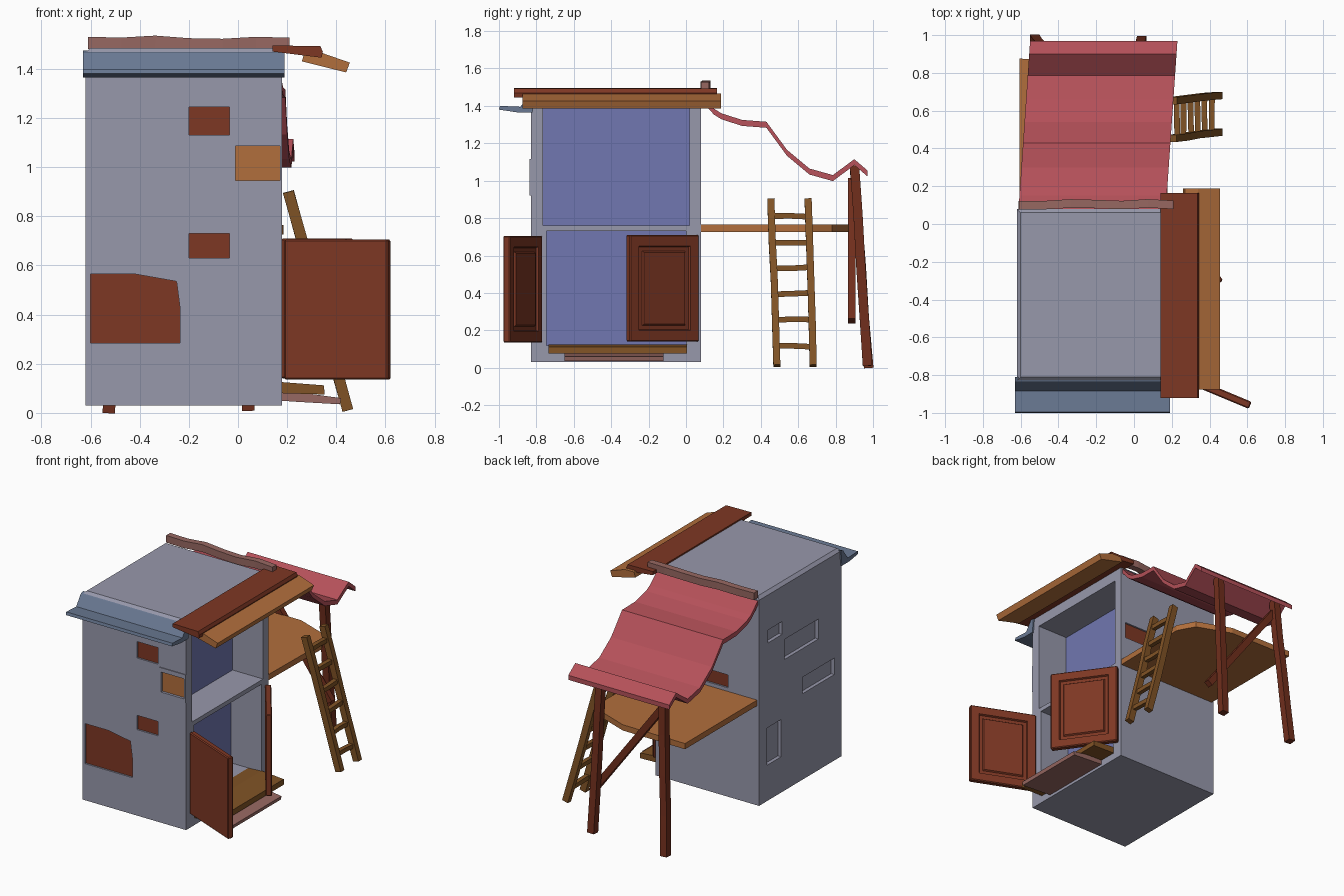
import bpy, bmesh, random
from math import atan2, sin, cos
from mathutils import Vector, Matrix

if "Cube" in bpy.data.objects:
    bpy.data.objects.remove(bpy.data.objects["Cube"])
random.seed(4)

def mat(name, r, g, b):
    m = bpy.data.materials.new(name)
    m.diffuse_color = [(c / 255) ** 2.2 for c in (r, g, b)] + [1]
    m.use_nodes = True
    m.node_tree.nodes["Principled BSDF"].inputs["Base Color"].default_value = m.diffuse_color
    return m

STONE = mat("stone", 150, 151, 170)
SLATE = mat("slate", 105, 120, 145)
PURPLE = mat("purple", 112, 118, 175)
DARK = mat("dark_wood", 125, 58, 40)
RUST = mat("rust_wood", 112, 50, 34)
ORANGE = mat("orange_wood", 176, 110, 62)
BROWN = mat("brown_wood", 128, 84, 42)
PINK = mat("pink_wood", 150, 104, 98)
CLOTH = mat("cloth", 180, 82, 90)

def finish(name, bm, m):
    bmesh.ops.recalc_face_normals(bm, faces=bm.faces)
    me = bpy.data.meshes.new(name)
    bm.to_mesh(me)
    bm.free()
    me.materials.append(m)
    ob = bpy.data.objects.new(name, me)
    bpy.context.collection.objects.link(ob)
    return ob

def add_prism(bm, pts, axis, a, b):
    """Extrude a 2D outline along an axis from a to b."""
    def at(p, t):
        return {'x': (t, p[0], p[1]), 'y': (p[0], t, p[1]), 'z': (p[0], p[1], t)}[axis]
    lo = [bm.verts.new(at(p, a)) for p in pts]
    hi = [bm.verts.new(at(p, b)) for p in pts]
    n = len(pts)
    bm.faces.new(lo)
    bm.faces.new(hi)
    for i in range(n):
        bm.faces.new((lo[i], lo[(i + 1) % n], hi[(i + 1) % n], hi[i]))

def prism(name, pts, axis, a, b, m):
    bm = bmesh.new()
    add_prism(bm, pts, axis, a, b)
    return finish(name, bm, m)

def rect(a0, a1, b0, b1):
    return [(a0, b0), (a1, b0), (a1, b1), (a0, b1)]

def beam(name, p, q, w, d, m, segs=1, wob=0.0, ref=(0, 1, 0)):
    """Rough four-sided timber from p to q."""
    p, q = Vector(p), Vector(q)
    u = (q - p).normalized()
    s = u.cross(Vector(ref)).normalized()
    t = s.cross(u)
    bm = bmesh.new()
    rings = []
    for i in range(segs + 1):
        c = p.lerp(q, i / segs) + (s * random.uniform(-1, 1) + t * random.uniform(-1, 1)) * wob
        k = 1 + random.uniform(-4, 4) * wob
        rings.append([bm.verts.new(c + s * x * w * k / 2 + t * y * d * k / 2)
                      for x, y in ((-1, -1), (1, -1), (1, 1), (-1, 1))])
    for r0, r1 in zip(rings, rings[1:]):
        for i in range(4):
            bm.faces.new((r0[i], r0[(i + 1) % 4], r1[(i + 1) % 4], r1[i]))
    bm.faces.new(rings[0])
    bm.faces.new(rings[-1])
    return finish(name, bm, m)

# Tower body with chamfered roof edge
X0, X1, Y0, Y1, BACK = -0.62, 0.18, -0.83, 0.08, -0.06
bm = bmesh.new()
add_prism(bm, rect(X0, X1, Y0, Y1), 'z', 0.03, 1.485)
top = [e for e in bm.edges if all(v.co.z > 1 for v in e.verts)]
bmesh.ops.bevel(bm, geom=top, offset=0.02, segments=1, affect='EDGES')
body = finish("tower_body", bm, STONE)

# Brick patches in the walls: outlines for front, left side and back
chipped = [(-.6, .285), (-.235, .285), (-.235, .42), (-.25, .535), (-.42, .565), (-.6, .565)]
front = [(rect(-.2, -.035, 1.13, 1.245), DARK), (rect(-.2, -.035, .63, .73), DARK),
         (rect(-.01, .17, .945, 1.085), ORANGE), (chipped, DARK)]
left = [rect(-.175, -.02, 1.13, 1.22), rect(-.575, -.2, .945, 1.085),
        rect(-.75, -.4, .63, .745), rect(-.165, -.01, .28, .54)]
back = [(rect(-.38, -.18, .79, .88), DARK), (rect(-.08, .14, .945, 1.06), DARK)]

bm = bmesh.new()
add_prism(bm, rect(-.765, .02, .76, 1.39), 'x', BACK, .3)
add_prism(bm, rect(-.745, 0, .12, .73), 'x', BACK, .3)
for pts, m in front:
    add_prism(bm, pts, 'y', Y0 - .05, Y0 + .018)
for pts in left:
    add_prism(bm, pts, 'x', X0 - .05, X0 + .025)
for pts, m in back:
    add_prism(bm, pts, 'y', Y1 - .018, Y1 + .05)
cutter = finish("cutter", bm, STONE)
mod = body.modifiers.new("rooms", 'BOOLEAN')
mod.object, mod.operation, mod.solver = cutter, 'DIFFERENCE', 'EXACT'
dg = bpy.context.evaluated_depsgraph_get()
cut_mesh = bpy.data.meshes.new_from_object(body.evaluated_get(dg))
body.modifiers.clear()
body.data = cut_mesh
bpy.data.objects.remove(cutter)

for i, (pts, m) in enumerate(front):
    prism(f"front_patch_{i}", pts, 'y', Y0 + .012, Y0 + .03, m)
for i, (pts, m) in enumerate(back):
    prism(f"back_patch_{i}", pts, 'y', Y1 - .03, Y1 - .012, m)
# Thin frame round the orange patch
for i, r in enumerate((rect(-.025, .18, 1.085, 1.115), rect(-.025, .18, .92, .945),
                       rect(-.025, -.01, .945, 1.085), rect(.17, .18, .945, 1.085))):
    prism(f"window_frame_{i}", r, 'y', Y0 - .006, Y0 + .01, STONE)
# Painted rear walls of the rooms
prism("upper_wallpaper", rect(-.765, .02, .76, 1.39), 'x', BACK - .01, BACK + .004, PURPLE)
prism("lower_wallpaper", rect(-.745, 0, .12, .73), 'x', BACK - .01, BACK + .004, PURPLE)

# Slate eave at the front
prism("front_eave", [(-.81, 1.475), (-.835, 1.465), (-.885, 1.395), (-.995, 1.4), (-1, 1.38),
                     (-.9, 1.365), (-.82, 1.365)], 'x', -.63, .19, SLATE)
# Planks over the open side, ridge log
prism("roof_plank_upper", [(.14, 1.47), (.34, 1.445), (.345, 1.47), (.335, 1.492), (.14, 1.495)],
      'y', -.92, .165, DARK)
prism("roof_plank_lower", [(.26, 1.43), (.44, 1.385), (.455, 1.425), (.34, 1.465), (.27, 1.465)],
      'y', -.875, .187, ORANGE)
beam("roof_log", (-.61, .105, 1.508), (.21, .105, 1.498), .05, .045, PINK, 6, .006)

# Sagging cloth canopy
prof = [(.08, 1.46), (.15, 1.385), (.19, 1.36), (.3, 1.325), (.43, 1.315), (.54, 1.165),
        (.66, 1.065), (.785, 1.03), (.9, 1.115), (.97, 1.055)]
bm = bmesh.new()
rows = []
for y, z in prof:
    s = .06 * (y - .1) / .87
    rows.append([bm.verts.new((x + s, y, z + h)) for x, h in ((-.61, 0), (.17, 0), (.17, -.032), (-.61, -.032))])
for a, b in zip(rows, rows[1:]):
    for i in range(4):
        bm.faces.new((a[i], a[(i + 1) % 4], b[(i + 1) % 4], b[i]))
bm.faces.new(rows[0])
bm.faces.new(rows[-1])
finish("canopy", bm, CLOTH)

# Rear balcony with cut corner, posts and brace
prism("balcony", [(-.605, .07), (.175, .07), (.185, .66), (.12, .78), (-.12, .87), (-.605, .875)],
      'z', .725, .765, ORANGE)
beam("left_post", (-.525, .975, 0), (-.455, .9, 1.08), .05, .05, RUST, 4, .004)
beam("right_post", (.045, .97, 0.01), (.02, .9, 1.08), .05, .05, RUST, 4, .004)
beam("post_brace", (-.46, .885, 1.0), (.1, .885, .25), .045, .04, RUST)

# Ladder
for n, y0, y1 in (("front", .485, .455), ("back", .68, .65)):
    beam(f"ladder_rail_{n}", (.445, y0, .01), (.205, y1, .9), .045, .038, BROWN, 4, .003)
for i, z in enumerate((.115, .26, .4, .535, .67, .81)):
    x = .445 - .27 * z
    y = .48 - .03 * z
    beam(f"ladder_rung_{i}", (x, y, z + random.uniform(-.008, .008)), (x, y + .195, z),
         .03, .03, BROWN, 2, .003, ref=(0, 0, 1))

# Panelled doors, panel pressed into one face
def door(name, hinge, tip, z0, z1):
    h, t = Vector(hinge), Vector(tip)
    w = (t - h).length
    bm = bmesh.new()
    add_prism(bm, rect(0, w, z0, z1), 'y', -.02, .02)
    bmesh.ops.recalc_face_normals(bm, faces=bm.faces)
    bmesh.ops.bevel(bm, geom=[e for e in bm.edges], offset=.006, segments=1, affect='EDGES')
    face = max(bm.faces, key=lambda f: f.calc_center_median().y)
    for thick, depth in ((.075, 0), (.008, -.012), (.03, 0), (.01, .01)):
        bmesh.ops.inset_region(bm, faces=[face], thickness=thick, depth=depth)
    ang = atan2(t.y - h.y, t.x - h.x)
    ob = finish(name, bm, DARK)
    ob.matrix_world = Matrix.Translation((h.x, h.y, 0)) @ Matrix.Rotation(ang, 4, 'Z')
    return ob

door("front_door", (.195, -.785), (.615, -.96), .135, .705)
door("back_door", (.19, .06), (.455, -.31), .14, .71)

# Doorstep boards, tipped outward
prism("upper_step", [(-.02, .115), (.18, .125), (.35, .112), (.352, .075), (.18, .08), (-.02, .08)],
      'y', -.735, .005, BROWN)
prism("lower_step", [(.17, .05), (.18, .088), (.24, .085), (.42, .06), (.415, .035), (.24, .045)],
      'y', -.65, -.12, PINK)
